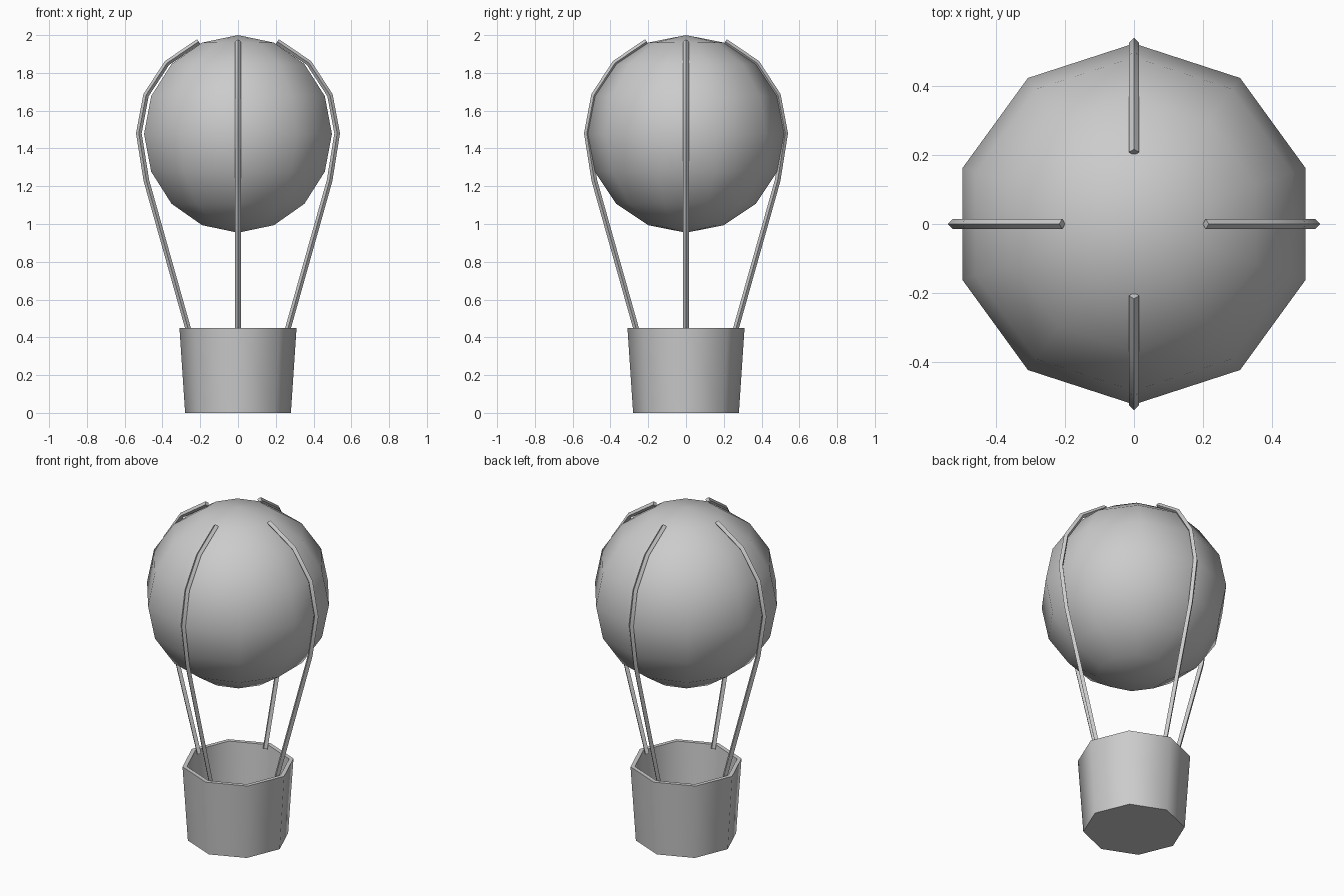
import bpy, bmesh, math
from mathutils import Vector, Matrix

if "Cube" in bpy.data.objects:
    bpy.data.objects.remove(bpy.data.objects["Cube"])


def finish(name, bm, angle):
    bmesh.ops.recalc_face_normals(bm, faces=bm.faces[:])
    me = bpy.data.meshes.new(name)
    bm.to_mesh(me)
    bm.free()
    ob = bpy.data.objects.new(name, me)
    bpy.context.collection.objects.link(ob)
    bpy.ops.object.select_all(action='DESELECT')
    ob.select_set(True)
    bpy.context.view_layer.objects.active = ob
    bpy.ops.object.shade_smooth_by_angle(angle=math.radians(angle))
    return ob


def lathe(name, profile, sides, angle):
    """Revolve (radius, z) points around z, first corner on the +y axis."""
    bm = bmesh.new()
    rings = []
    for r, z in profile:
        if r < 1e-5:
            rings.append([bm.verts.new((0, 0, z))] * sides)
        else:
            rings.append([bm.verts.new((r * math.sin(i * math.tau / sides),
                                        r * math.cos(i * math.tau / sides), z))
                          for i in range(sides)])
    for a, b in zip(rings, rings[1:]):
        for i in range(sides):
            j = (i + 1) % sides
            bm.faces.new(list(dict.fromkeys((a[i], a[j], b[j], b[i]))))
    return finish(name, bm, angle)


def rope(name, path, radius, turn):
    """Diamond-section tube along an (x, z) path, turned about z."""
    bm = bmesh.new()
    pts = [Vector((x, 0, z)) for x, z in path]
    side = Vector((0, 1, 0))
    rings = []
    for i, p in enumerate(pts):
        a = (p - pts[i - 1]).normalized() if i else Vector()
        b = (pts[i + 1] - p).normalized() if i < len(pts) - 1 else Vector()
        n = (a + b).normalized().cross(side)
        rings.append([bm.verts.new(p + d * radius) for d in (n, side, -n, -side)])
    for a, b in zip(rings, rings[1:]):
        for i in range(4):
            j = (i + 1) % 4
            bm.faces.new((a[i], a[j], b[j], b[i]))
    bm.faces.new(rings[0])
    bm.faces.new(rings[-1])
    bmesh.ops.rotate(bm, verts=bm.verts[:], cent=(0, 0, 0),
                     matrix=Matrix.Rotation(turn, 3, 'Z'))
    return finish(name, bm, 50)


# Envelope: ten-sided sphere with eight bands
R, CZ = 0.523, 1.477
arc = [(R * math.sin(k * math.pi / 8), CZ - R * math.cos(k * math.pi / 8)) for k in range(9)]
lathe("balloon", arc, 10, 60)

# Basket: open tapered octagon with a thin wall
lathe("basket", [(0, 0), (0.28, 0), (0.31, 0.45), (0.285, 0.45), (0.256, 0.025), (0, 0.025)], 8, 50)

# Four ropes hugging the envelope and running down to the rim
rope_path = [(0.208, 1.966), (0.376, 1.852), (0.487, 1.682),
             (0.525, 1.48), (0.485, 1.23), (0.261, 0.435)]
for k in range(4):
    rope(f"rope_{k + 1}", rope_path, 0.015, k * math.pi / 2)
